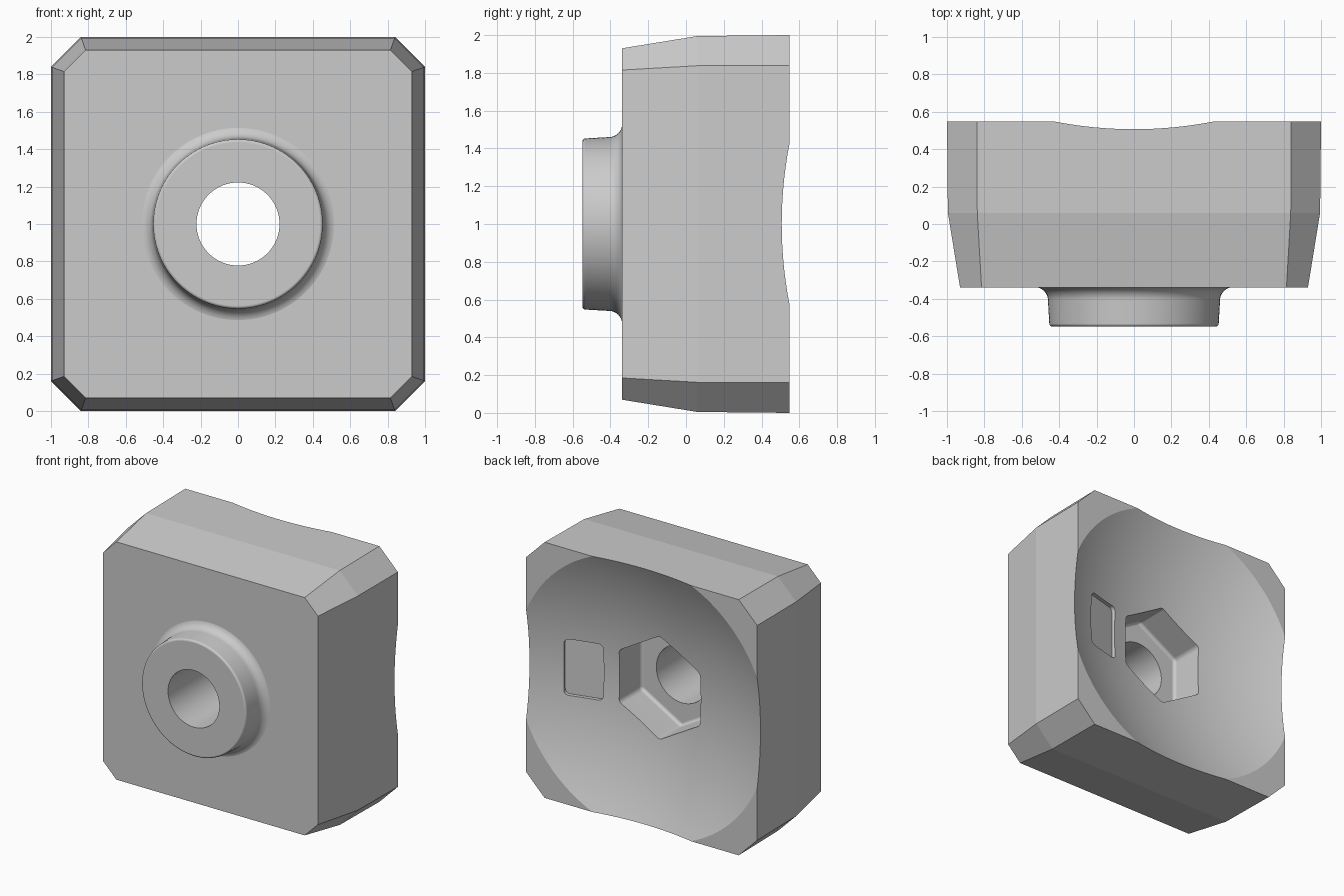
import bpy, bmesh, math
from mathutils import Matrix, Vector

if "Cube" in bpy.data.objects:
    bpy.data.objects.remove(bpy.data.objects["Cube"])


def to_object(name, bm):
    bmesh.ops.recalc_face_normals(bm, faces=bm.faces)
    mesh = bpy.data.meshes.new(name)
    bm.to_mesh(mesh)
    bm.free()
    ob = bpy.data.objects.new(name, mesh)
    bpy.context.collection.objects.link(ob)
    return ob


def loft(name, rings, bevel=0.0):
    """Closed solid through rings of equal point count, optionally rounded."""
    bm = bmesh.new()
    loops = [[bm.verts.new(p) for p in ring] for ring in rings]
    n = len(loops[0])
    for a, b in zip(loops, loops[1:]):
        for i in range(n):
            j = (i + 1) % n
            bm.faces.new((a[i], a[j], b[j], b[i]))
    bm.faces.new(loops[0])
    bm.faces.new(loops[-1])
    if bevel:
        bmesh.ops.recalc_face_normals(bm, faces=bm.faces)
        bmesh.ops.bevel(bm, geom=bm.edges[:], offset=bevel, segments=12,
                        profile=0.5, affect='EDGES')
    return to_object(name, bm)


def circle(r, y, n=96):
    return [(r * math.sin(2 * math.pi * i / n), y,
             1 + r * math.cos(2 * math.pi * i / n)) for i in range(n)]


def octagon(h, c, y):
    pts = [(c, h), (h, c), (h, -c), (c, -h), (-c, -h), (-h, -c), (-h, c), (-c, h)]
    return [(x, y, 1 + z) for x, z in pts]


def boolean(target, tool, operation):
    mod = target.modifiers.new(operation, 'BOOLEAN')
    mod.operation, mod.solver, mod.object = operation, 'EXACT', tool
    bpy.context.view_layer.objects.active = target
    bpy.ops.object.modifier_apply(modifier=mod.name)
    bpy.data.objects.remove(tool)


# Chamfered, slightly tapered square body
BACK, FACE, TIP = 0.548, -0.34, -0.548
block = loft("block", [octagon(0.93, 0.815, FACE), octagon(0.995, 0.838, 0.06),
                       octagon(1.0, 0.84, BACK)])

# Round boss on the front with a soft lip and a root fillet
steps = [math.radians(7.5 * i) for i in range(13)]
lip = [(0.437 + 0.016 * math.sin(t), TIP + 0.016 * (1 - math.cos(t))) for t in steps]
root = [(0.53 - 0.07 * math.cos(t), -0.408 + 0.07 * math.sin(t)) for t in steps]
boss = loft("boss", [circle(r, y) for r, y in lip + root + [(0.53, -0.2)]])
boolean(block, boss, 'UNION')

# Shallow spherical dish in the back
R, CY = 2.445, BACK + 2.19
radii = [0.02 + 1.28 * i / 28 for i in range(29)]
dish = loft("dish_cutter", [circle(r, CY - math.sqrt(R * R - r * r), 128)
                            for r in radii] + [circle(1.3, 1.0, 128)])
boolean(block, dish, 'DIFFERENCE')

# Hexagonal nut pocket with softened inner corners
pocket = loft("pocket_cutter", [circle(0.405, 0.05, 6), circle(0.405, 0.8, 6)], bevel=0.025)
boolean(block, pocket, 'DIFFERENCE')

# Bolt hole straight through
boolean(block, loft("hole_cutter", [circle(0.222, -0.8), circle(0.222, 0.8)]), 'DIFFERENCE')

# Plain rounded label recess, tangent to the dish
bm = bmesh.new()
bmesh.ops.create_cube(bm, size=1, matrix=Matrix.Diagonal((0.30, 0.2, 0.44, 1)))
along_y = [e for e in bm.edges if abs(e.verts[0].co.y - e.verts[1].co.y) > 0.1]
bmesh.ops.bevel(bm, geom=along_y, offset=0.04, segments=12, profile=0.5, affect='EDGES')
theta = math.asin(0.62 / R)
normal = Vector((-math.sin(theta), math.cos(theta), 0))
place = Vector((0, CY, 1)) - normal * (R - 0.082)
bmesh.ops.transform(bm, matrix=Matrix.Translation(place) @ Matrix.Rotation(theta, 4, 'Z'),
                    verts=bm.verts)
boolean(block, to_object("recess_cutter", bm), 'DIFFERENCE')

# Smooth round parts, keep every planar break crisp
bpy.ops.object.select_all(action='DESELECT')
block.select_set(True)
bpy.context.view_layer.objects.active = block
bpy.ops.object.shade_smooth_by_angle(angle=math.radians(8))
weighted = block.modifiers.new("weighted_normals", 'WEIGHTED_NORMAL')
weighted.keep_sharp = True
